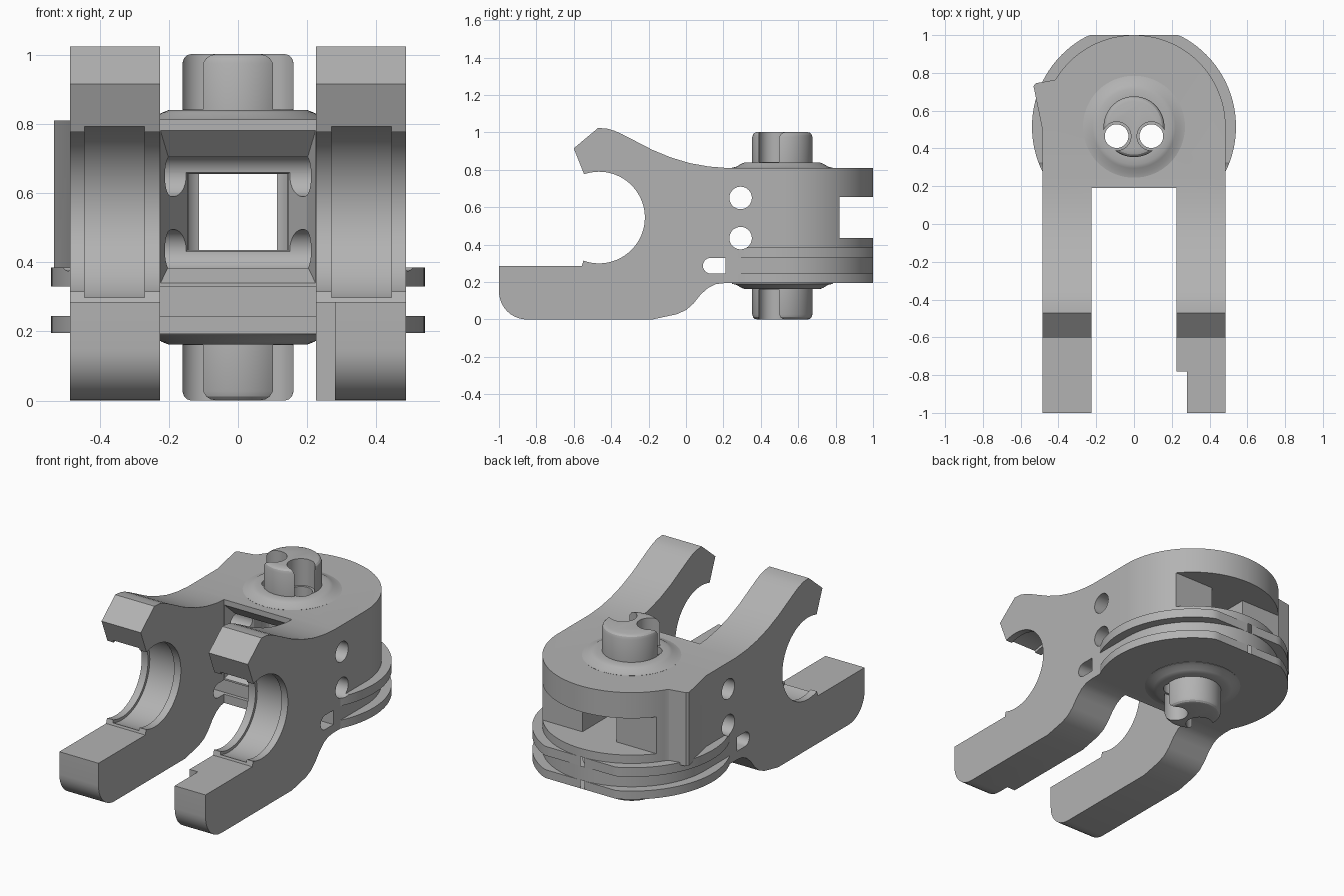
import bpy, bmesh
from math import cos, sin, radians

if "Cube" in bpy.data.objects:
    bpy.data.objects.remove(bpy.data.objects["Cube"])

grey = bpy.data.materials.new("plain_grey")
grey.use_nodes = True
grey.diffuse_color = (0.45, 0.45, 0.45, 1)
grey.node_tree.nodes["Principled BSDF"].inputs["Base Color"].default_value = grey.diffuse_color


def loft(name, sections):
    """Closed solid skinned through matching rings of points."""
    bm = bmesh.new()
    rings = [[bm.verts.new(p) for p in s] for s in sections]
    n = len(rings[0])
    for a, b in zip(rings, rings[1:]):
        for i in range(n):
            j = (i + 1) % n
            bm.faces.new((a[i], a[j], b[j], b[i]))
    bm.faces.new(rings[0])
    bm.faces.new(rings[-1])
    bmesh.ops.recalc_face_normals(bm, faces=bm.faces)
    me = bpy.data.meshes.new(name)
    bm.to_mesh(me)
    bm.free()
    me.materials.append(grey)
    ob = bpy.data.objects.new(name, me)
    bpy.context.collection.objects.link(ob)
    return ob


def along_x(name, pts, lo, hi):
    return loft(name, [[(x, p, q) for p, q in pts] for x in (lo, hi)])


def along_z(name, pts, lo, hi):
    return loft(name, [[(p, q, z) for p, q in pts] for z in (lo, hi)])


def arc(cx, cy, r, a0, a1, n):
    return [(cx + r * cos(radians(a0 + (a1 - a0) * i / n)),
             cy + r * sin(radians(a0 + (a1 - a0) * i / n))) for i in range(n + 1)]


def circle(cx, cy, r, n=48):
    return arc(cx, cy, r, 0, 360, n)[:-1]


def rect(x0, x1, y0, y1):
    return [(x0, y0), (x1, y0), (x1, y1), (x0, y1)]


def combine(target, tool, op="DIFFERENCE"):
    mod = target.modifiers.new("shape", "BOOLEAN")
    mod.operation, mod.solver, mod.object = op, "EXACT", tool
    bpy.context.view_layer.objects.active = target
    bpy.ops.object.modifier_apply(modifier=mod.name)
    bpy.data.objects.remove(tool)


HALF, PIVOT = 0.485, 0.515      # body half width, y of the round end centre
CY, CZ = -0.465, 0.545          # cradle centre

# Body: side outline with hooked cradle, trimmed to a round-ended plan
side = (arc(-0.85, 0.15, 0.15, 180, 270, 10)
        + [(-0.18, 0), (-0.05, 0.028), (0, 0.05), (0.04, 0.085), (0.08, 0.135),
           (0.12, 0.17), (0.16, 0.189), (0.21, 0.195), (1.1, 0.195), (1.1, 0.81),
           (0.22, 0.81), (0.12, 0.818), (0.02, 0.836), (-0.08, 0.866), (-0.18, 0.907),
           (-0.34, 0.99), (-0.38, 1.008), (-0.42, 1.02), (-0.47, 1.024), (-0.6, 0.915)]
        + arc(CY, CZ, 0.245, 109, -110, 48)
        + [(-0.557, 0.285), (-1, 0.285)])
body = along_x("clevis_body", side, -0.7, 0.7)
plan = arc(0, PIVOT, HALF, 0, 180, 64) + [(-HALF, -1.1), (HALF, -1.1)]
combine(body, along_z("plan", plan, -0.1, 1.2), "INTERSECT")

# Two flanges around the lower edge, flattened at the back
rim = [(x, min(y, 1.0)) for x, y in circle(0, PIVOT, 0.54, 128)]
for lo, hi in ((0.195, 0.245), (0.33, 0.385)):
    combine(body, along_z("flange", rim, lo, hi), "UNION")

# Stop lug on the right side
lug = [(-0.4, 0.5), (-0.485, 0.5), (-0.532, 0.73), (-0.52, 0.745), (-0.42, 0.763),
       (-0.38, 0.8), (-0.3, 0.7)]
combine(body, along_z("lug", lug, 0.37, 0.81), "UNION")

# Gap between arms, notch in left tip, back slot
combine(body, along_z("gap", rect(-0.225, 0.225, -1.2, 0.19), -0.2, 1.3))
combine(body, along_z("tip_notch", rect(0.1, 0.28, -1.2, -0.78), -0.2, 0.6))
combine(body, along_x("back_slot", rect(0.82, 1.2, 0.435, 0.655), -0.8, 0.8))

# Shallow groove inside each cradle
for s in (-1, 1):
    combine(body, along_x("groove", circle(CY, CZ, 0.262, 64), s * 0.27, s * 0.443))

# Funnel mouth leading into a window through the body
mouth = [(0.15, 0.224, 0.34, 0.78), (0.19, 0.224, 0.34, 0.78), (0.27, 0.2, 0.39, 0.7),
         (0.36, 0.145, 0.435, 0.655), (0.5, 0.145, 0.435, 0.655),
         (0.51, 0.113, 0.435, 0.655), (0.9, 0.113, 0.435, 0.655)]
combine(body, loft("window", [[(-w, y, a), (w, y, a), (w, y, b), (-w, y, b)]
                              for y, w, a, b in mouth]))

# Cross holes and rounded cable slot
for z in (0.435, 0.65):
    combine(body, along_x("cross_hole", circle(0.292, z, 0.06), -0.8, 0.8))
slot = arc(0.133, 0.2875, 0.0425, 90, 270, 12) + [(0.21, 0.245), (0.21, 0.33)]
combine(body, along_x("cable_slot", slot, -0.8, 0.8))


# Vertical bores through body and both bosses
def bore(ob):
    for s in (-1, 1):
        combine(ob, along_z("bore", circle(s * 0.092, 0.465, 0.0625), -0.2, 1.3))


bore(body)

# Bosses: flared collar with a rounded, scalloped pin, mirrored top and bottom
profile = [(0.25, 0.78), (0.27, 0.811), (0.245, 0.817), (0.22, 0.832), (0.2, 0.84),
           (0.161, 0.84), (0.161, 0.975), (0.156, 0.99), (0.148, 0.998), (0.135, 1.002)]
bosses = []
for name, flip in (("top_boss", False), ("bottom_boss", True)):
    def level(z):
        return 1.002 - z if flip else z
    boss = loft(name, [[(x, y, level(z)) for x, y in circle(0, PIVOT, r, 64)]
                       for r, z in profile])
    for s in (-1, 1):
        scallop = circle(s * 0.092, 0.465, 0.076)
        combine(boss, along_z("scallop", scallop, level(0.841), level(1.2)))
    bore(boss)
    bosses.append(boss)

# Smooth curved faces, keep hard edges
bpy.ops.object.select_all(action="DESELECT")
for ob in [body] + bosses:
    ob.select_set(True)
bpy.context.view_layer.objects.active = body
bpy.ops.object.shade_smooth_by_angle(angle=radians(25))
